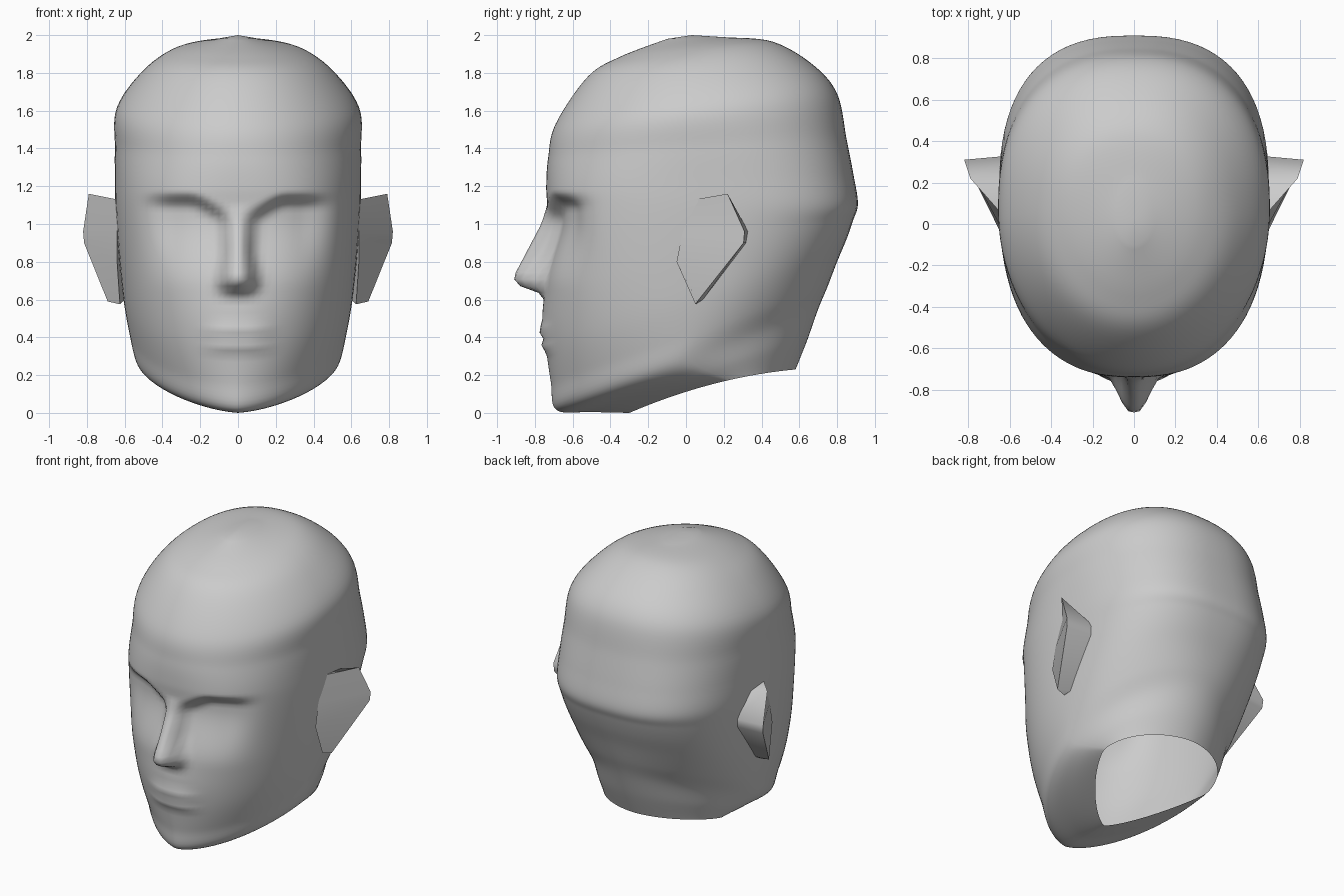
import bpy, bmesh
from math import sin, cos, pi, exp

cube = bpy.data.objects.get("Cube")
if cube:
    bpy.data.objects.remove(cube, do_unlink=True)

skin = bpy.data.materials.new("matte_grey")
skin.use_nodes = True
GREY = (0.6, 0.6, 0.6, 1)
skin.diffuse_color = GREY
skin.node_tree.nodes["Principled BSDF"].inputs["Base Color"].default_value = GREY

# Tilted rings: front y, front z, back y, back z, half width, y of widest,
# front power, back power, upward bow of the sides
RINGS = [
    (-.30, .0, .58, .23, .43, .22, 1.3, 1.85, .037),    # neck opening
    (-.50, .005, .64, .38, .49, .10, 1.45, 1.95, .015),  # under the chin
    (-.685, .015, .70, .55, .54, 0, 1.6, 2.0, 0),       # jaw line
    (-.715, .16, .75, .67, .575, .05, 1.8, 2.1, 0),
    (-.74, .36, .80, .80, .605, .09, 2.05, 2.25, 0),
    (-.745, .60, .85, .92, .625, .12, 2.28, 2.4, 0),
    (-.74, .85, .885, 1.02, .64, .14, 2.43, 2.5, 0),
    (-.735, 1.08, .91, 1.11, .65, .15, 2.5, 2.55, 0),   # brow
    (-.74, 1.20, .885, 1.27, .652, .13, 2.4, 2.5, 0),
    (-.73, 1.35, .85, 1.45, .652, .10, 2.18, 2.4, 0),
    (-.69, 1.53, .80, 1.69, .642, .06, 2.0, 2.3, 0),
    (-.52, 1.78, .67, 1.845, .50, .08, 2.0, 2.25, 0),
    (-.35, 1.885, .46, 1.965, .33, .08, 2.0, 2.2, 0),
    (-.10, 1.98, .22, 1.988, .09, .06, 2.0, 2.0, 0),    # crown
]
STEPS, HALF = 7, 48


def ramp(a, b, v):
    t = min(1, max(0, (v - a) / (b - a)))
    return t * t * (3 - 2 * t)


def bell(v, centre, width):
    return exp(-((v - centre) / width) ** 2)


def polyline(points, v):
    for (a, p), (b, q) in zip(points, points[1:]):
        if a <= v <= b:
            return p + (q - p) * (v - a) / (b - a)
    return 0


def spline(i, t):
    """Smooth blend between ring i and ring i + 1."""
    last = len(RINGS) - 1
    quad = [RINGS[min(last, max(0, i + k))] for k in (-1, 0, 1, 2)]
    return [b + .5 * t * (c - a + t * (2 * a - 5 * b + 4 * c - d + t * (3 * (b - c) + d - a)))
            for a, b, c, d in zip(*quad)]


# Nose height and half width by z
NOSE = [(.625, 0), (.645, .06), (.68, .155), (.72, .17), (.85, .105), (1, .03), (1.1, 0)]
NOSE_WIDTH = [(.6, .14), (.72, .14), (.85, .10), (1, .075), (1.2, .07)]


def face_relief(x, z):
    """Forward push of the face at this place."""
    x = abs(x)
    width = polyline(NOSE_WIDTH, z)
    nose = polyline(NOSE, z) * (1 - ramp(.1, 1, x / width)) if width else 0
    brow = 1.05 + .1 * ramp(.02, .26, x)
    socket = .08 * ramp(.66, 1.04, z) * (1 - ramp(brow - .07, brow + .025, z))
    socket *= ramp(.03, .12, x) * (1 - ramp(.32, .55, x))
    lips = .024 * bell(z, .435, .028) + .022 * bell(z, .355, .028)
    lips *= 1 - ramp(.06, .24, x)
    muzzle = .016 * bell(z, .5, .12) * bell(x, 0, .2)
    return nose - socket + lips + muzzle


def ring_points(r):
    yf, zf, yb, zb, w, yc, nf, nb, bow = r
    points = []
    for k in range(-HALF, HALF):
        a = pi * (abs(k) / HALF) ** 1.25
        front = cos(a) > 0
        power = 2 / (nf if front else nb)
        x = w * abs(sin(a)) ** power * (1 if k > 0 else -1)
        reach = abs(cos(a)) ** power
        y = yc + (yf - yc) * reach if front else yc + (yb - yc) * reach
        t = (y - yf) / (yb - yf)
        z = zf + (zb - zf) * t + 4 * bow * t * (1 - t)
        if front and y < -.2:
            y -= face_relief(x, z) * ramp(.2, .45, -y)
        points.append((x, y, z))
    return points


def make_object(name, bm):
    bmesh.ops.recalc_face_normals(bm, faces=bm.faces[:])
    mesh = bpy.data.meshes.new(name)
    bm.to_mesh(mesh)
    bm.free()
    mesh.materials.append(skin)
    obj = bpy.data.objects.new(name, mesh)
    bpy.context.collection.objects.link(obj)
    return obj


def smooth(obj, degrees):
    bpy.ops.object.select_all(action="DESELECT")
    obj.select_set(True)
    bpy.context.view_layer.objects.active = obj
    bpy.ops.object.shade_smooth_by_angle(angle=degrees * pi / 180)


# Head: a loft through the rings, open at the neck and closed at the crown
bm = bmesh.new()
rows = [spline(i, s / STEPS) for i in range(len(RINGS) - 1) for s in range(STEPS)] + [RINGS[-1]]
loops = [[bm.verts.new(p) for p in ring_points(r)] for r in rows]
n = 2 * HALF
for low, high in zip(loops, loops[1:]):
    for k in range(n):
        bm.faces.new((low[k], low[(k + 1) % n], high[(k + 1) % n], high[k]))
crown = bm.verts.new((0, .03, 2))
for k in range(n):
    bm.faces.new((loops[-1][k], loops[-1][(k + 1) % n], crown))
smooth(make_object("head", bm), 80)

# Ears: a bent rim joined to the head in front and behind
FRONT = [(.64, .05, 1.13), (.64, -.02, .95), (.64, -.05, .80), (.625, .05, .575)]
RIM = [(.79, .22, 1.16), (.82, .31, .96), (.815, .305, .90), (.69, .06, .59)]
BACK = [(.62, .20, 1.11), (.60, .33, .96), (.59, .32, .90), (.60, .09, .60)]
for name, side in (("left_ear", 1), ("right_ear", -1)):
    bm = bmesh.new()
    strips = [[bm.verts.new((x * side, y, z)) for x, y, z in s] for s in (FRONT, RIM, BACK)]
    for a, b in zip(strips, strips[1:]):
        for k in range(3):
            bm.faces.new((a[k], a[k + 1], b[k + 1], b[k]))
    for k in (0, 3):
        bm.faces.new([s[k] for s in strips])
    bm.faces.new(strips[0] + strips[2][::-1])
    smooth(make_object(name, bm), 60)
